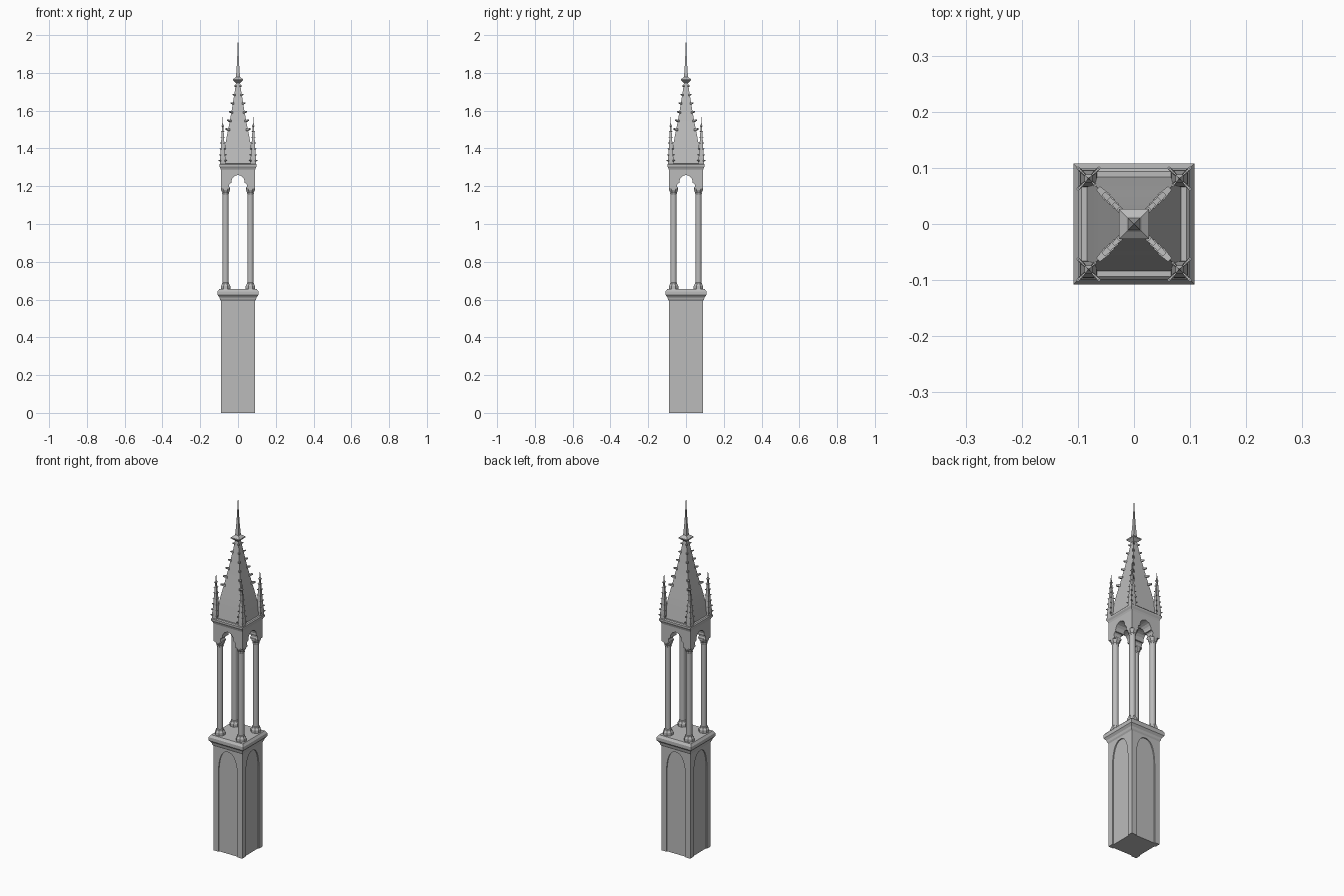
import bpy, bmesh, math
from mathutils import Vector

if "Cube" in bpy.data.objects:
    bpy.data.objects.remove(bpy.data.objects["Cube"], do_unlink=True)

stone = bpy.data.materials.new("grey stone")
stone.use_nodes = True
stone.diffuse_color = (0.5, 0.5, 0.5, 1)
stone.node_tree.nodes["Principled BSDF"].inputs["Base Color"].default_value = (0.5, 0.5, 0.5, 1)

CORNERS = [(1, 1), (-1, 1), (-1, -1), (1, -1)]


def finish(bm, name, smooth=None):
    bmesh.ops.recalc_face_normals(bm, faces=bm.faces)
    mesh = bpy.data.meshes.new(name)
    bm.to_mesh(mesh)
    bm.free()
    obj = bpy.data.objects.new(name, mesh)
    bpy.context.collection.objects.link(obj)
    mesh.materials.append(stone)
    if smooth:
        bpy.ops.object.select_all(action='DESELECT')
        obj.select_set(True)
        bpy.context.view_layer.objects.active = obj
        bpy.ops.object.shade_smooth_by_angle(angle=math.radians(smooth))
    return obj


def loft(bm, profile, sides=4, centre=(0, 0)):
    """Stack regular rings of (half width, z); a zero width closes to a point."""
    rings = []
    for half, z in profile:
        r = half / math.cos(math.pi / sides)
        count = 1 if half == 0 else sides
        angles = [2 * math.pi * (i + 0.5) / sides for i in range(count)]
        rings.append([bm.verts.new((centre[0] + r * math.cos(a),
                                    centre[1] + r * math.sin(a), z)) for a in angles])
    for low, high in zip(rings, rings[1:]):
        for i in range(sides):
            j = (i + 1) % sides
            if len(high) == 1:
                bm.faces.new((low[i], low[j], high[0]))
            else:
                bm.faces.new((low[i], low[j], high[j], high[i]))
    for ring in (rings[0], rings[-1]):
        if len(ring) > 1:
            bm.faces.new(ring)


def crocket(bm, base, outward, size):
    """Leaf hook: a small wedge that leans outward and curls upward."""
    out = Vector((outward[0], outward[1], 0)).normalized()
    side = Vector((-out.y, out.x, 0)) * size * 0.42
    up = Vector((0, 0, size))
    b = Vector(base) - out * size * 0.35
    root = [b - side - up * .45, b + side - up * .45, b + side + up * .3, b - side + up * .3]
    tip = [b + out * size * 1.3 + s * 0.6 + up * h
           for s, h in ((-side, 0), (side, 0), (side, .4), (-side, .4))]
    a = [bm.verts.new(v) for v in root]
    c = [bm.verts.new(v) for v in tip]
    bm.faces.new(a)
    bm.faces.new(c)
    for i in range(4):
        j = (i + 1) % 4
        bm.faces.new((a[i], a[j], c[j], c[i]))


def width_at(profile, z):
    for (w0, z0), (w1, z1) in zip(profile, profile[1:]):
        if z0 <= z <= z1:
            return w0 + (w1 - w0) * (z - z0) / (z1 - z0)
    return 0


def prism(name, outline, y0, y1, turn):
    """Extrude an x-z outline along y, turned about z by quarter turns."""
    bm = bmesh.new()
    face = bm.faces.new([bm.verts.new((x, y0, z)) for x, z in outline])
    out = bmesh.ops.extrude_face_region(bm, geom=[face])
    moved = [v for v in out["geom"] if isinstance(v, bmesh.types.BMVert)]
    bmesh.ops.translate(bm, verts=moved, vec=(0, y1 - y0, 0))
    for v in bm.verts:
        for _ in range(turn):
            v.co.x, v.co.y = -v.co.y, v.co.x
    return finish(bm, name)


def carve(target, cutters):
    for cutter in cutters:
        mod = target.modifiers.new("cut", 'BOOLEAN')
        mod.operation = 'DIFFERENCE'
        mod.solver = 'EXACT'
        mod.object = cutter
    bpy.context.view_layer.update()
    graph = bpy.context.evaluated_depsgraph_get()
    mesh = bpy.data.meshes.new_from_object(target.evaluated_get(graph))
    target.modifiers.clear()
    target.data = mesh
    for cutter in cutters:
        bpy.data.objects.remove(cutter, do_unlink=True)


def mirrored(half):
    """Complete a right-hand outline running bottom to apex."""
    return half + [(-x, z) for x, z in reversed(half) if x > 0]


# Pedestal shaft with a shallow pointed panel on each side
bm = bmesh.new()
loft(bm, [(0.09, 0), (0.09, 0.605)])
shaft = finish(bm, "pedestal_shaft")
panel = [(0.06, -0.01), (0.06, 0.44)]
for i in range(1, 9):
    t = i / 8
    panel.append((0.06 * (1 - t ** 2.2), 0.44 + 0.14 * math.sin(t * math.pi / 2)))
panel[-1] = (0, 0.58)
carve(shaft, [prism("panel_cutter", mirrored(panel), -0.12, -0.084, k) for k in range(4)])

# Pedestal cornice
bm = bmesh.new()
loft(bm, [(0.09, 0.592), (0.095, 0.6), (0.098, 0.612), (0.108, 0.624),
          (0.108, 0.643), (0.099, 0.656)])
finish(bm, "pedestal_cornice")

# Four columns with moulded bases and capitals
for n, (sx, sy) in enumerate(CORNERS):
    at = (sx * 0.066, sy * 0.066)
    bm = bmesh.new()
    loft(bm, [(0.016, 0.67), (0.016, 1.18)], 20, at)
    finish(bm, f"column_shaft_{n + 1}", 30)
    bm = bmesh.new()
    loft(bm, [(0.025, 0.655), (0.025, 0.672), (0.02, 0.68), (0.019, 0.687), (0.016, 0.69)], 8, at)
    finish(bm, f"column_base_{n + 1}")
    bm = bmesh.new()
    loft(bm, [(0.016, 1.155), (0.018, 1.16), (0.017, 1.165), (0.024, 1.18), (0.024, 1.192)], 8, at)
    finish(bm, f"column_capital_{n + 1}")

# Canopy block pierced both ways by cusped arches
bm = bmesh.new()
loft(bm, [(0.09, 1.185), (0.09, 1.29)])
canopy = finish(bm, "arched_canopy")
arch = [(0.045, 1.17), (0.045, 1.192), (0.048, 1.2), (0.046, 1.21), (0.04, 1.216),
        (0.034, 1.217), (0.035, 1.228), (0.031, 1.24), (0.022, 1.251), (0.01, 1.257), (0, 1.26)]
carve(canopy, [prism("arch_cutter", mirrored(arch), -0.2, 0.2, k) for k in range(2)])

# Canopy ledge
bm = bmesh.new()
loft(bm, [(0.09, 1.285), (0.093, 1.295), (0.099, 1.305), (0.099, 1.314), (0.094, 1.319)])
finish(bm, "canopy_ledge")

# Curved square spire
spire = [(0.084, 1.316), (0.077, 1.36), (0.069, 1.41), (0.06, 1.46), (0.05, 1.51),
         (0.041, 1.56), (0.032, 1.61), (0.024, 1.66), (0.016, 1.71), (0.009, 1.762)]
bm = bmesh.new()
loft(bm, spire)
finish(bm, "spire", 30)

# Leaf hooks up the spire edges
bm = bmesh.new()
for sx, sy in CORNERS:
    for i in range(6):
        z = 1.5 + i * 0.046
        w = width_at(spire, z)
        crocket(bm, (sx * w, sy * w, z), (sx, sy), 0.018 - i * 0.0015)
finish(bm, "spire_crockets")

# Finial plate and needle
bm = bmesh.new()
loft(bm, [(0.01, 1.745), (0.017, 1.752), (0.027, 1.76), (0.027, 1.766), (0.014, 1.776), (0.01, 1.78)])
finish(bm, "finial_plate")
bm = bmesh.new()
loft(bm, [(0.011, 1.775), (0.007, 1.83), (0.0035, 1.9), (0, 2.0)])
finish(bm, "finial_needle")

# Corner pinnacles with their own small hooks
pinnacle = [(0.015, 1.316), (0.014, 1.35), (0.011, 1.39), (0.008, 1.44), (0.005, 1.49), (0, 1.57)]
for n, (sx, sy) in enumerate(CORNERS):
    cx, cy = sx * 0.081, sy * 0.081
    bm = bmesh.new()
    loft(bm, pinnacle, 4, (cx, cy))
    for i in range(6):
        z = 1.335 + i * 0.031
        w = width_at(pinnacle, z)
        for ox, oy in CORNERS:
            crocket(bm, (cx + ox * w, cy + oy * w, z), (ox, oy), 0.0085 - i * 0.0007)
    loft(bm, [(0.003, 1.513), (0.007, 1.519), (0.003, 1.526)], 4, (cx, cy))
    finish(bm, f"corner_pinnacle_{n + 1}")
